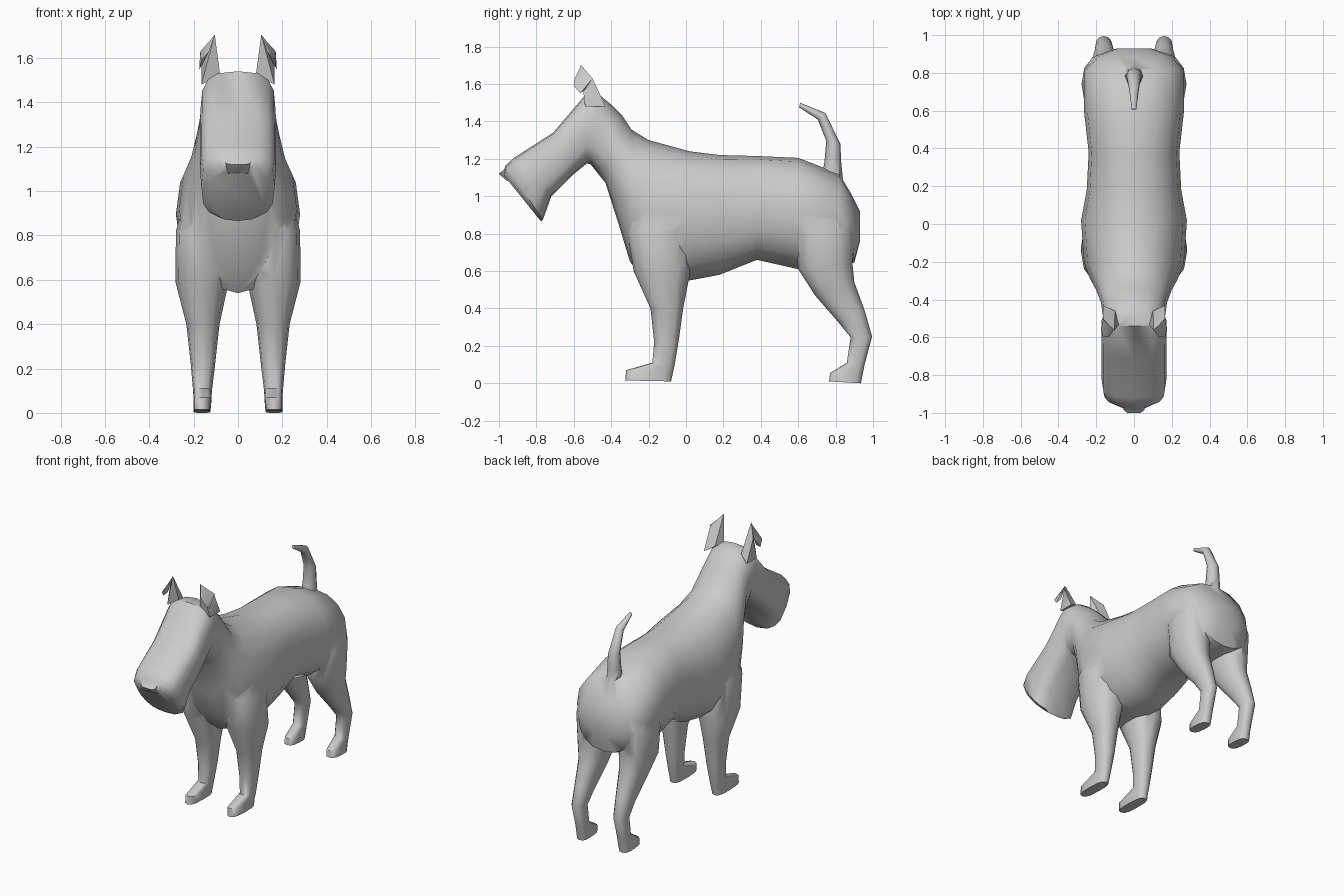
import bpy, bmesh, math

coat = bpy.data.materials.new("grey coat")
coat.diffuse_color = (0.6, 0.6, 0.6, 1)


def finish(name, bm):
    bmesh.ops.recalc_face_normals(bm, faces=bm.faces)
    me = bpy.data.meshes.new(name)
    bm.to_mesh(me)
    bm.free()
    me.materials.append(coat)
    ob = bpy.data.objects.new(name, me)
    bpy.context.collection.objects.link(ob)
    return ob


def loft(name, sections, sides=12):
    """Section: (y1, z1, y2, z2, half width, centre x, squareness)."""
    bm = bmesh.new()
    rings = []
    for y1, z1, y2, z2, w, cx, n in sections:
        ring = []
        for i in range(sides):
            a = 2 * math.pi * i / sides
            c, s = math.cos(a), math.sin(a)
            u = math.copysign(abs(c) ** (2 / n), c)
            v = math.copysign(abs(s) ** (2 / n), s)
            t = (1 - u) / 2
            ring.append(bm.verts.new((cx + w * v, y1 + (y2 - y1) * t, z1 + (z2 - z1) * t)))
        rings.append(ring)
    for a, b in zip(rings, rings[1:]):
        for i in range(sides):
            j = (i + 1) % sides
            bm.faces.new((a[i], a[j], b[j], b[i]))
    bm.faces.new(rings[0])
    bm.faces.new(rings[-1])
    return finish(name, bm)


def hull(name, pts, side=1):
    bm = bmesh.new()
    for x, y, z in pts:
        bm.verts.new((x * side, y, z))
    bmesh.ops.convex_hull(bm, input=bm.verts)
    return finish(name, bm)


# torso, neck and long square muzzle in one loft
body = loft("body", [(*s[:5], 0, s[5]) for s in [
    (0.93, 0.92, 0.93, 0.76, 0.09, 2),
    (0.885, 1.01, 0.90, 0.645, 0.20, 2.2),
    (0.82, 1.12, 0.81, 0.63, 0.265, 2.3),
    (0.60, 1.205, 0.60, 0.61, 0.265, 2.3),
    (0.38, 1.215, 0.38, 0.66, 0.24, 2.3),
    (0.18, 1.22, 0.18, 0.58, 0.25, 2.3),
    (0.02, 1.24, 0.02, 0.55, 0.28, 2.2),
    (-0.20, 1.30, -0.21, 0.54, 0.265, 2.1),
    (-0.29, 1.355, -0.30, 0.65, 0.23, 2.1),
    (-0.34, 1.43, -0.36, 0.85, 0.20, 2.1),
    (-0.40, 1.49, -0.43, 1.07, 0.175, 2.3),
    (-0.46, 1.54, -0.51, 1.17, 0.165, 2.6),
    (-0.54, 1.54, -0.53, 1.175, 0.17, 3),
    (-0.71, 1.34, -0.61, 1.11, 0.172, 3.2),
    (-0.92, 1.205, -0.72, 1.00, 0.172, 3.2),
    (-0.965, 1.165, -0.765, 0.875, 0.165, 3),
    (-0.98, 1.12, -0.775, 0.865, 0.13, 2.6),
]], 16)

parts = []
for side, label in ((-1, "left"), (1, "right")):
    # front leg with shoulder and paw
    parts.append(loft(label + "_front_leg", [(*s[:4], s[4], s[5] * side, s[6]) for s in [
        (-0.27, 1.03, 0.0, 1.03, 0.08, 0.14, 2),
        (-0.315, 0.82, 0.01, 0.82, 0.125, 0.155, 2.2),
        (-0.28, 0.60, 0.02, 0.58, 0.12, 0.162, 2.3),
        (-0.19, 0.40, -0.015, 0.40, 0.075, 0.158, 2.4),
        (-0.17, 0.22, -0.04, 0.22, 0.055, 0.158, 2.4),
        (-0.18, 0.11, -0.06, 0.10, 0.043, 0.16, 2.4),
        (-0.32, 0.07, -0.07, 0.055, 0.04, 0.16, 3),
        (-0.325, 0.015, -0.08, 0.01, 0.038, 0.162, 3),
    ]]))
    # hind leg with thigh, hock and paw
    parts.append(loft(label + "_hind_leg", [(*s[:4], s[4], s[5] * side, s[6]) for s in [
        (0.62, 1.00, 0.85, 1.00, 0.09, 0.15, 2),
        (0.58, 0.80, 0.90, 0.82, 0.12, 0.158, 2.2),
        (0.60, 0.61, 0.89, 0.64, 0.11, 0.158, 2.3),
        (0.69, 0.47, 0.90, 0.54, 0.082, 0.155, 2.3),
        (0.82, 0.32, 0.955, 0.39, 0.056, 0.157, 2.3),
        (0.88, 0.245, 0.995, 0.25, 0.045, 0.16, 2.3),
        (0.86, 0.11, 0.955, 0.10, 0.04, 0.16, 2.4),
        (0.77, 0.055, 0.945, 0.05, 0.04, 0.16, 3),
        (0.765, 0.01, 0.935, 0.0, 0.038, 0.162, 3),
    ]]))
    # pricked ear with folded tip
    parts.append(hull(label + "_ear", [
        (0.08, -0.53, 1.52), (0.165, -0.54, 1.48), (0.165, -0.43, 1.48),
        (0.105, -0.565, 1.705), (0.165, -0.50, 1.63), (0.10, -0.46, 1.52)], side))
    parts.append(hull(label + "_ear_flap", [
        (0.106, -0.56, 1.70), (0.17, -0.50, 1.63), (0.13, -0.595, 1.63),
        (0.175, -0.565, 1.55), (0.165, -0.60, 1.59), (0.16, -0.54, 1.57)], side))

# upright curved tail
parts.append(loft("tail", [(*s, 0, 2) for s in [
    (0.84, 1.08, 0.72, 1.08, 0.05),
    (0.83, 1.18, 0.74, 1.18, 0.045),
    (0.825, 1.28, 0.75, 1.295, 0.04),
    (0.745, 1.445, 0.705, 1.41, 0.028),
    (0.61, 1.50, 0.605, 1.475, 0.012)]], 8))

# nose
parts.append(hull("nose", [(x * s, y, z) for s in (-1, 1) for x, y, z in [
    (0.055, -0.985, 1.125), (0.07, -0.93, 1.18), (0.035, -1.0, 1.12),
    (0.045, -0.955, 1.08), (0.05, -0.90, 1.12)]]))

# fuse the parts into one skin
for p in parts:
    m = body.modifiers.new(p.name, 'BOOLEAN')
    m.operation, m.solver, m.object = 'UNION', 'EXACT', p
bpy.context.view_layer.objects.active = body
body.select_set(True)
for m in list(body.modifiers):
    bpy.ops.object.modifier_apply(modifier=m.name)
for p in parts:
    bpy.data.objects.remove(p)
body.name = "dog"
bpy.ops.object.shade_smooth_by_angle(angle=math.radians(50))
